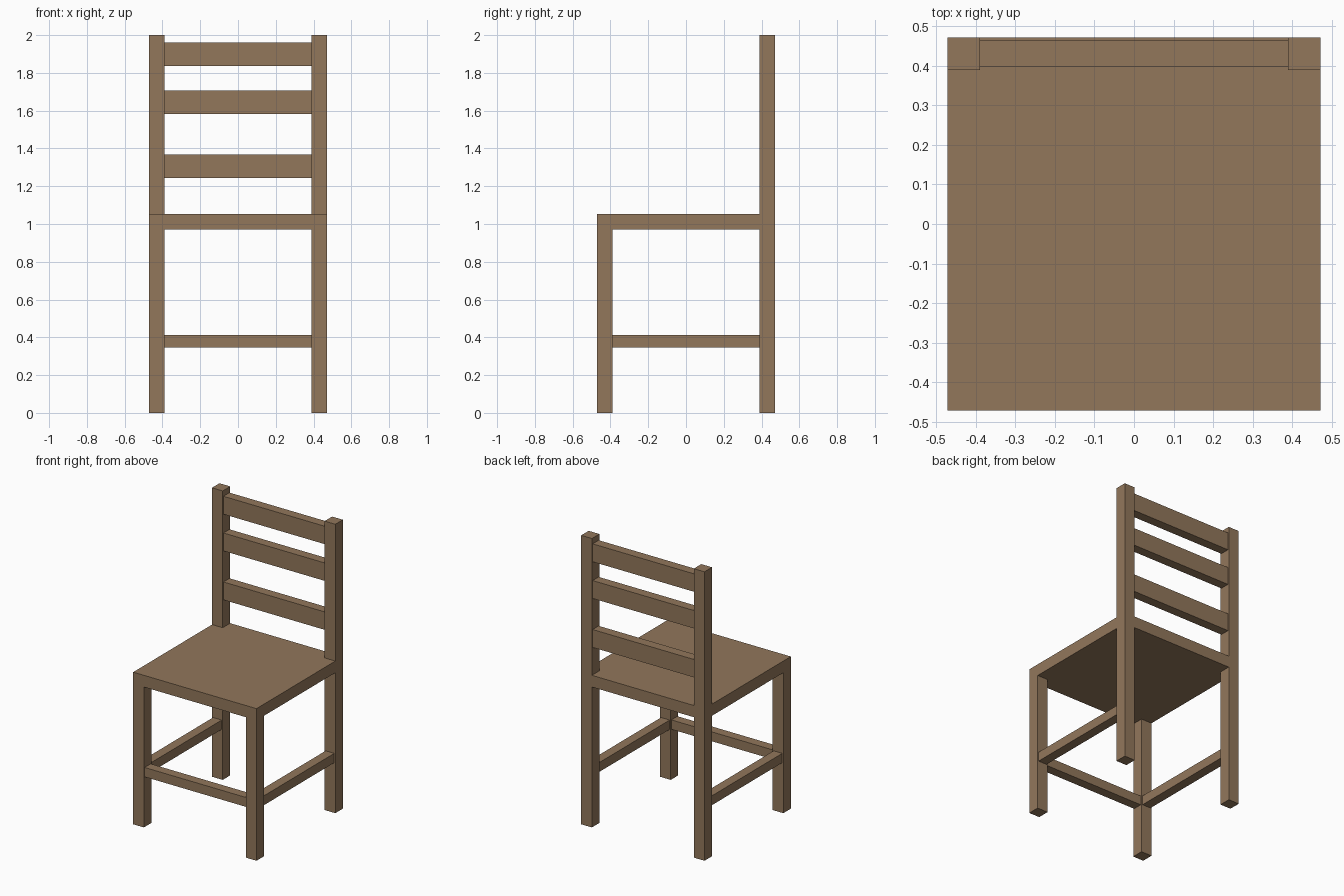
import bpy
import bmesh

# Remove the default cube
cube = bpy.data.objects.get("Cube")
if cube:
    bpy.data.objects.remove(cube, do_unlink=True)

# Single wood colour
COLOUR = (0.287, 0.184, 0.105, 1.0)
wood = bpy.data.materials.new("brown_wood")
wood.use_nodes = True
wood.diffuse_color = COLOUR
wood.node_tree.nodes["Principled BSDF"].inputs["Base Color"].default_value = COLOUR

HALF = 0.472                # half width and depth of the chair
INNER = 0.39                # inner face of the legs
MID = (HALF + INNER) / 2    # leg centre line
RAIL = 0.033                # half thickness of slats and stretchers
SEAT_BOTTOM, SEAT_TOP = 0.972, 1.053


def prism(name, outline, z0, z1):
    """Extrude a flat outline from z0 up to z1."""
    bm = bmesh.new()
    face = bm.faces.new([bm.verts.new((x, y, z0)) for x, y in outline])
    top = bmesh.ops.extrude_face_region(bm, geom=[face])["geom"]
    verts = [v for v in top if isinstance(v, bmesh.types.BMVert)]
    bmesh.ops.translate(bm, verts=verts, vec=(0, 0, z1 - z0))
    bmesh.ops.recalc_face_normals(bm, faces=bm.faces)
    mesh = bpy.data.meshes.new(name)
    bm.to_mesh(mesh)
    bm.free()
    mesh.materials.append(wood)
    obj = bpy.data.objects.new(name, mesh)
    bpy.context.collection.objects.link(obj)
    return obj


def box(name, x, y, z):
    """Box from (low, high) ranges."""
    return prism(name, [(x[0], y[0]), (x[1], y[0]), (x[1], y[1]), (x[0], y[1])], *z)


# Seat, notched around the back posts
prism("seat", [(-HALF, -HALF), (HALF, -HALF), (HALF, INNER), (INNER, INNER),
               (INNER, HALF), (-INNER, HALF), (-INNER, INNER), (-HALF, INNER)],
      SEAT_BOTTOM, SEAT_TOP)

# Legs, back posts and side stretchers
for side, s in (("left", 1), ("right", -1)):
    leg_x = sorted((s * INNER, s * HALF))
    box(f"front_leg_{side}", leg_x, (-HALF, -INNER), (0, SEAT_BOTTOM))
    box(f"back_post_{side}", leg_x, (INNER, HALF), (0, 2))
    box(f"side_stretcher_{side}", (s * MID - RAIL, s * MID + RAIL),
        (-INNER, INNER), (0.347, 0.412))

# Front stretcher
box("front_stretcher", (-INNER, INNER), (-MID - RAIL, -MID + RAIL), (0.347, 0.412))

# Backrest slats
for name, z in (("lower", 1.243), ("middle", 1.582), ("upper", 1.836)):
    box(f"{name}_back_slat", (-INNER, INNER), (MID - RAIL, MID + RAIL), (z, z + 0.124))
